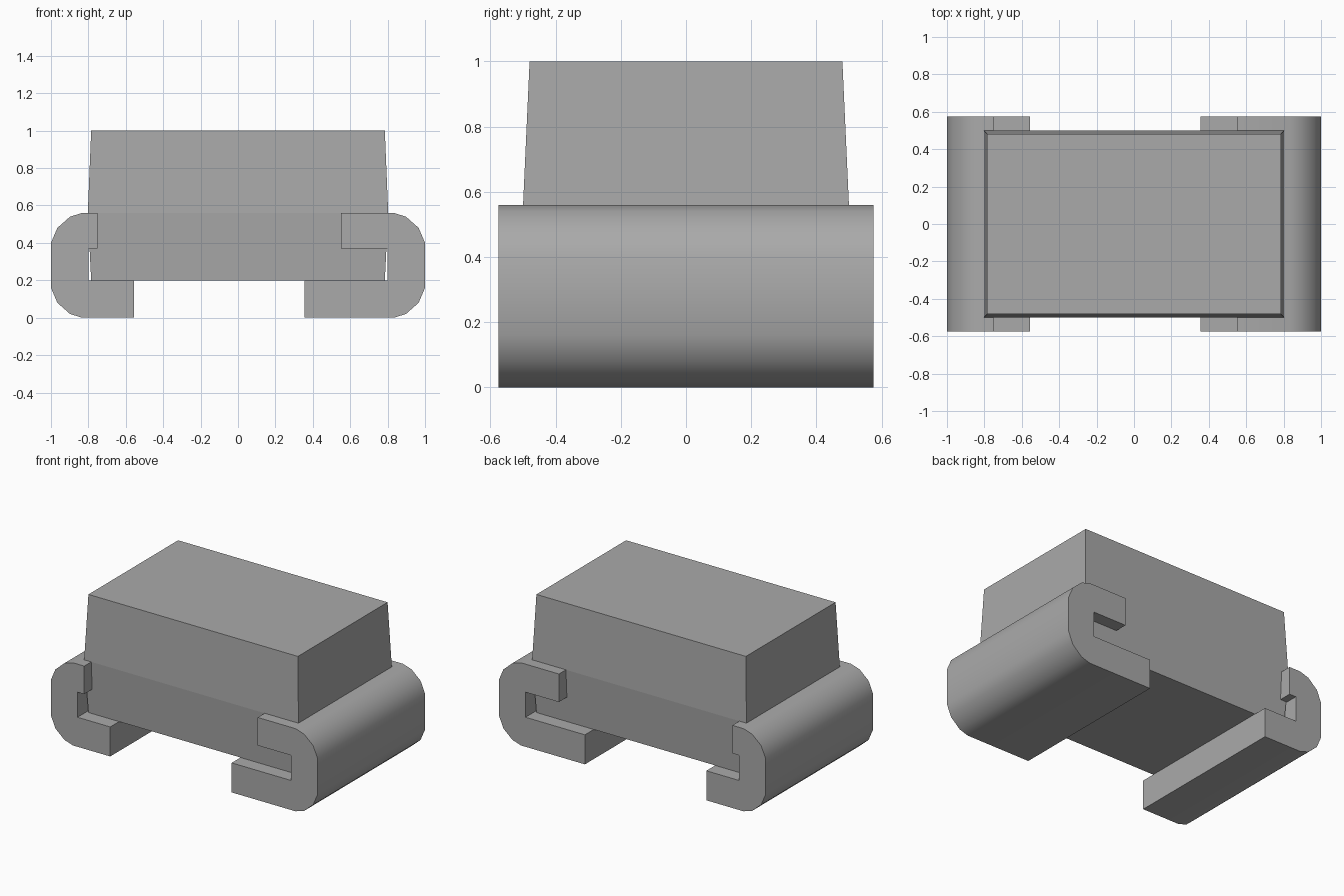
import bpy
import bmesh

cube = bpy.data.objects.get("Cube")
if cube:
    bpy.data.objects.remove(cube, do_unlink=True)

grey = bpy.data.materials.new("plain_grey")
grey.use_nodes = True
COLOR = (0.4, 0.4, 0.4, 1)
grey.diffuse_color = COLOR
grey.node_tree.nodes["Principled BSDF"].inputs["Base Color"].default_value = COLOR


def finish(name, bm):
    bmesh.ops.recalc_face_normals(bm, faces=bm.faces)
    mesh = bpy.data.meshes.new(name)
    bm.to_mesh(mesh)
    bm.free()
    mesh.materials.append(grey)
    obj = bpy.data.objects.new(name, mesh)
    bpy.context.collection.objects.link(obj)
    return obj


def loft_body(name, sections):
    """Stack rectangular sections (half x, half y, z) into a closed block."""
    bm = bmesh.new()
    rings = [[bm.verts.new((sx * hx, sy * hy, z))
              for sx, sy in ((-1, -1), (1, -1), (1, 1), (-1, 1))]
             for hx, hy, z in sections]
    for low, high in zip(rings, rings[1:]):
        for i in range(4):
            j = (i + 1) % 4
            bm.faces.new((low[i], low[j], high[j], high[i]))
    bm.faces.new(rings[0])
    bm.faces.new(rings[-1])
    return finish(name, bm)


def terminal(name, side, tip_x, foot_x, half_depth=0.575):
    """C-shaped strip: upper tip, rounded outer bend, flat foot."""
    top, slot_x, slot_low, slot_high = 0.56, 0.80, 0.20, 0.37
    bend = [(0.834, 0.56), (0.898, 0.54), (0.966, 0.48), (1.0, 0.40)]
    profile = [(foot_x, slot_low), (slot_x, slot_low), (slot_x, slot_high),
               (tip_x, slot_high), (tip_x, top)]
    profile += bend + [(x, top - z) for x, z in reversed(bend)]
    profile.append((foot_x, 0))

    bm = bmesh.new()
    face = bm.faces.new([bm.verts.new((side * x, -half_depth, z)) for x, z in profile])
    result = bmesh.ops.extrude_face_region(bm, geom=[face])
    moved = [v for v in result["geom"] if isinstance(v, bmesh.types.BMVert)]
    bmesh.ops.translate(bm, verts=moved, vec=(0, 2 * half_depth, 0))
    obj = finish(name, bm)

    # Smooth bend, crisp corners
    bpy.ops.object.select_all(action="DESELECT")
    obj.select_set(True)
    bpy.context.view_layer.objects.active = obj
    bpy.ops.object.shade_smooth_by_angle(angle=0.7)
    return obj


# Moulded block, drafted away from its parting line
loft_body("body", [(0.785, 0.48, 0.20), (0.803, 0.50, 0.56), (0.785, 0.48, 1.0)])

# Wrapped end terminals; the left one reaches further inward
terminal("right_terminal", -1, 0.75, 0.555)
terminal("left_terminal", 1, 0.55, 0.355)
